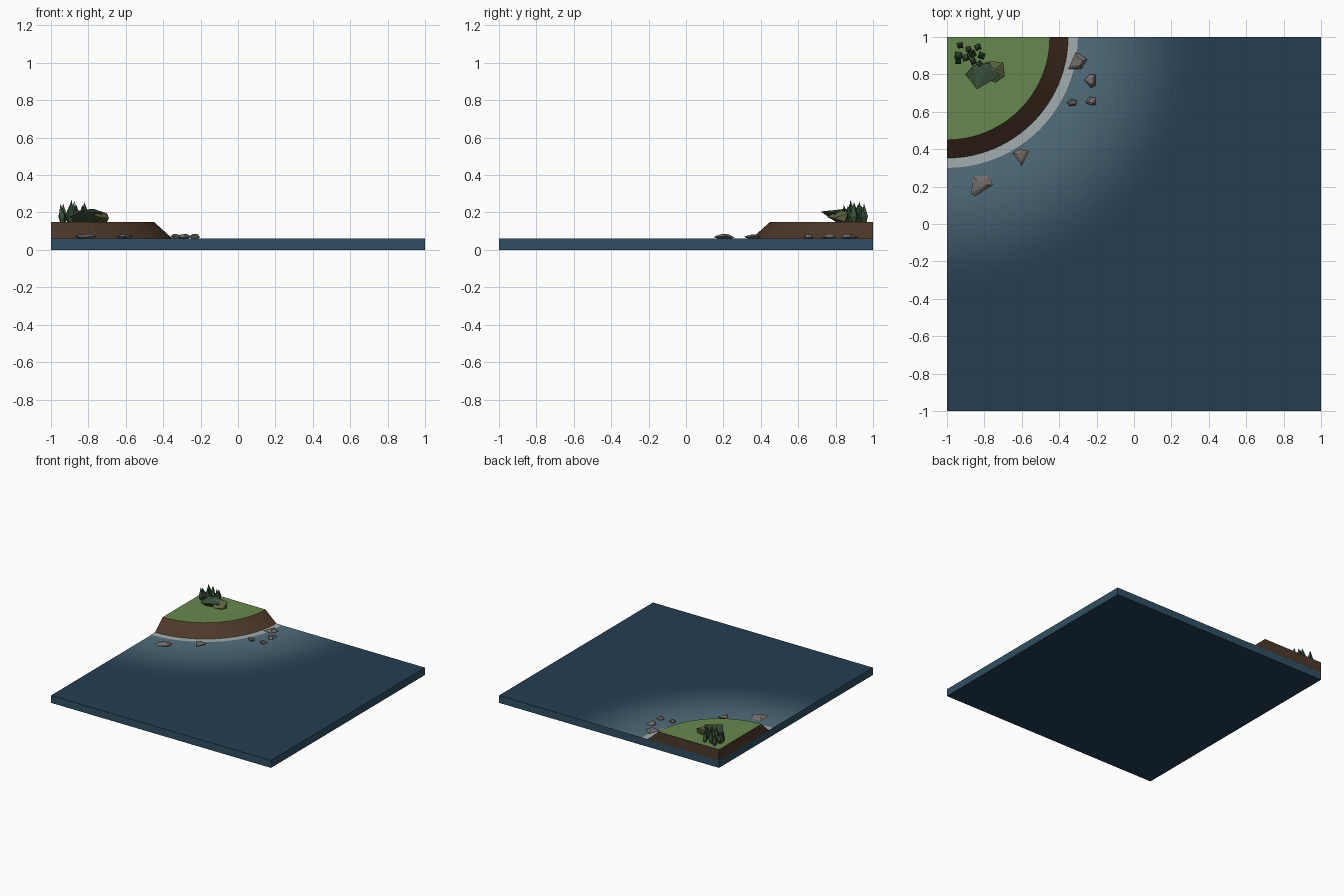
import bpy, bmesh, math, random
from mathutils import Vector

if "Cube" in bpy.data.objects:
    bpy.data.objects.remove(bpy.data.objects["Cube"])

random.seed(4)
WATER, LAND = 0.06, 0.15
SEGS = 24


def mat(name, rgb):
    m = bpy.data.materials.new(name)
    m.diffuse_color = (*rgb, 1)
    m.use_nodes = True
    m.node_tree.nodes["Principled BSDF"].inputs["Base Color"].default_value = m.diffuse_color
    return m


def finish(name, bm, *mats):
    me = bpy.data.meshes.new(name)
    bm.to_mesh(me)
    bm.free()
    ob = bpy.data.objects.new(name, me)
    bpy.context.collection.objects.link(ob)
    for m in mats:
        me.materials.append(m)
    return ob


def arc(bm, r, z):
    """Quarter circle about the back left corner, from the back edge to the left edge."""
    return [bm.verts.new((-1 + r * math.cos(a), 1 - r * math.sin(a), z))
            for a in (math.pi / 2 * i / SEGS for i in range(SEGS + 1))]


def strip(bm, inner, outer, index=0):
    for i in range(SEGS):
        bm.faces.new((inner[i], inner[i + 1], outer[i + 1], outer[i])).material_index = index


def corner_fan(bm, ring, z, index=0):
    c = bm.verts.new((-1, 1, z))
    for i in range(SEGS):
        bm.faces.new((ring[i + 1], ring[i], c)).material_index = index
    return c


def hull(name, points, m):
    bm = bmesh.new()
    for p in points:
        bm.verts.new(p)
    bmesh.ops.convex_hull(bm, input=bm.verts)
    bmesh.ops.recalc_face_normals(bm, faces=bm.faces)
    return finish(name, bm, m)


# water slab whose top is banded from pale shallows to deep blue
deep, shallow = Vector((0.017, 0.048, 0.085)), Vector((0.085, 0.16, 0.205))
BANDS, R0, R1 = 24, 0.68, 1.38
mats = [mat("deep_water", deep), mat("water_side", (0.028, 0.078, 0.125))]
bm = bmesh.new()
ring = arc(bm, R0, WATER)
mats.append(mat("shallow_water", shallow))
corner_fan(bm, ring, WATER, 2)
for k in range(BANDS):
    t = (k + 0.5) / BANDS
    mats.append(mat("water_band", shallow.lerp(deep, t * t * (3 - 2 * t))))
    nxt = arc(bm, R0 + (R1 - R0) * (k + 1) / BANDS, WATER)
    strip(bm, ring, nxt, 3 + k)
    ring = nxt
corners = [(1, 1), (1, -1), (-1, -1), (-1, 1)]
top = [bm.verts.new((x, y, WATER)) for x, y in corners]
low = [bm.verts.new((x, y, 0)) for x, y in corners]
bm.faces.new(ring + [top[2], top[1], top[0]])
for i in range(4):
    j = (i + 1) % 4
    bm.faces.new((top[i], top[j], low[j], low[i])).material_index = 1
bm.faces.new(low)
bm.normal_update()
for f in bm.faces:                       # face outwards
    c = f.calc_center_median() - Vector((0, 0, WATER / 2))
    if abs(f.normal.z) > 0.5 and f.normal.z * c.z < 0 or abs(f.normal.z) < 0.5 and f.normal.dot(c) < 0:
        f.normal_flip()
finish("water", bm, *mats)

# foam line round the shore
bm = bmesh.new()
strip(bm, arc(bm, 0.64, WATER + 0.002), arc(bm, 0.70, WATER + 0.002))
bmesh.ops.recalc_face_normals(bm, faces=bm.faces)
bm.normal_update()
if next(iter(bm.faces)).normal.z < 0:
    bmesh.ops.reverse_faces(bm, faces=bm.faces)
finish("foam", bm, mat("foam", (0.36, 0.42, 0.43)))

# headland: sloping earth bank, flat grass top, cut sides
bm = bmesh.new()
upper, lower = arc(bm, 0.55, LAND), arc(bm, 0.65, WATER)
strip(bm, upper, lower)
ct, cb = corner_fan(bm, upper, LAND, 1), corner_fan(bm, lower, WATER)
bm.faces.new((ct, cb, lower[0], upper[0]))
bm.faces.new((ct, upper[-1], lower[-1], cb))
bmesh.ops.recalc_face_normals(bm, faces=bm.faces)
finish("headland", bm, mat("earth", (0.075, 0.04, 0.022)), mat("grass", (0.135, 0.25, 0.075)))

# flat shore rocks: outline in plan, with a smaller raised top
rock_mat = mat("rock", (0.16, 0.145, 0.13))
outlines = [
    [(-.35, .83), (-.31, .92), (-.25, .88), (-.28, .83)],
    [(-.265, .77), (-.235, .80), (-.205, .80), (-.205, .74), (-.23, .725)],
    [(-.36, .65), (-.335, .67), (-.305, .66), (-.31, .635), (-.345, .63)],
    [(-.26, .65), (-.24, .68), (-.205, .675), (-.205, .635), (-.235, .635)],
    [(-.65, .38), (-.61, .40), (-.56, .39), (-.60, .31)],
    [(-.87, .16), (-.86, .255), (-.775, .26), (-.755, .21), (-.85, .15)],
]
for outline in outlines:
    cx = sum(p[0] for p in outline) / len(outline)
    cy = sum(p[1] for p in outline) / len(outline)
    pts = [(x, y, WATER + random.uniform(0.004, 0.018)) for x, y in outline]
    pts += [(cx + (x - cx) * .6, cy + (y - cy) * .6, WATER) for x, y in outline]
    pts += [(cx + (x - cx) * .5, cy + (y - cy) * .5, WATER + random.uniform(0.018, 0.026))
            for x, y in outline]
    hull("shore_rock", pts, rock_mat)

# mossy boulders
hull("mossy_boulder", [(-.90, .80, .175), (-.86, .85, .21), (-.77, .86, .22), (-.72, .79, .20),
                       (-.84, .72, .205), (-.85, .80, .15), (-.84, .85, .15), (-.76, .82, .15)],
     mat("dark_moss", (0.045, 0.085, 0.045)))
hull("olive_boulder", [(-.80, .86, .15), (-.77, .87, .205), (-.70, .865, .195), (-.69, .79, .17),
                       (-.74, .755, .175), (-.81, .785, .20), (-.76, .82, .215), (-.72, .81, .15),
                       (-.70, .85, .15)],
     mat("olive_moss", (0.11, 0.13, 0.05)))

# tuft of four-sided spiky blades
spots = [(-.93, .955), (-.885, .935), (-.835, .945), (-.94, .87), (-.90, .89),
         (-.865, .91), (-.815, .90), (-.825, .855), (-.86, .87), (-.94, .90)]
blade_mat = mat("reed", (0.035, 0.075, 0.035))
for x, y in spots:
    h, r = random.uniform(0.085, 0.12), random.uniform(0.02, 0.026)
    turn = random.uniform(0, math.pi / 2)
    lean = Vector((random.uniform(-.012, .012), random.uniform(-.012, .012), 0))
    bm = bmesh.new()
    # narrow foot, wider middle, pointed tip
    rings = [[bm.verts.new((x + rr * math.cos(turn + i * math.pi / 2),
                            y + rr * math.sin(turn + i * math.pi / 2), z)) for i in range(4)]
             for rr, z in ((r * .6, LAND), (r, LAND + h * .3))]
    tip = bm.verts.new(Vector((x, y, LAND + h)) + lean)
    for i in range(4):
        j = (i + 1) % 4
        bm.faces.new((rings[0][i], rings[0][j], rings[1][j], rings[1][i]))
        bm.faces.new((rings[1][i], rings[1][j], tip))
    bm.faces.new(rings[0][::-1])
    finish("reed_blade", bm, blade_mat)
